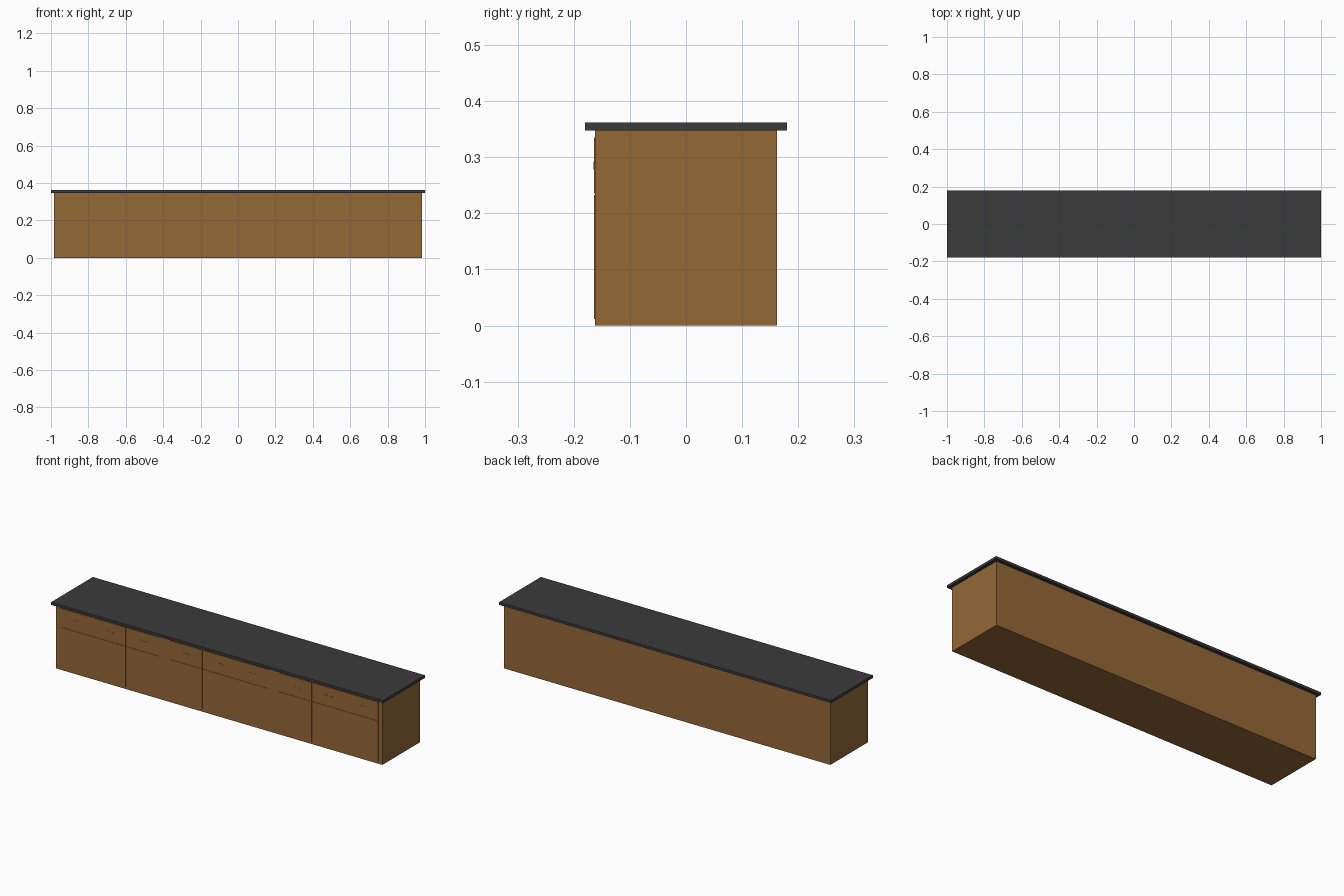
import bpy, bmesh, math

if "Cube" in bpy.data.objects:
    bpy.data.objects.remove(bpy.data.objects["Cube"])

def material(name, rgb):
    m = bpy.data.materials.new(name)
    m.diffuse_color = (*rgb, 1.0)
    m.use_nodes = True
    m.node_tree.nodes["Principled BSDF"].inputs["Base Color"].default_value = m.diffuse_color
    return m

wood = material("brown_wood", (0.30, 0.14, 0.037))
stone = material("dark_counter", (0.043, 0.043, 0.043))

def finish(bm, name, mat):
    bmesh.ops.recalc_face_normals(bm, faces=bm.faces)
    mesh = bpy.data.meshes.new(name)
    bm.to_mesh(mesh)
    bm.free()
    mesh.materials.append(mat)
    ob = bpy.data.objects.new(name, mesh)
    bpy.context.collection.objects.link(ob)
    return ob

def box(name, lo, hi, mat):
    bm = bmesh.new()
    bmesh.ops.create_cube(bm, size=1)
    for v in bm.verts:
        v.co = [(a + b) / 2 + c * (b - a) for a, b, c in zip(lo, hi, v.co)]
    return finish(bm, name, mat)

def pull(name, x, z, y0, y1, mat, half=0.017, r=0.007, seg=8):
    # slim stadium-shaped plate
    bm = bmesh.new()
    pts = []
    for side in (1, -1):
        for i in range(seg + 1):
            a = -math.pi / 2 + math.pi * i / seg
            pts.append((x + side * (half + r * math.cos(a)), z + side * r * math.sin(a)))
    face = bm.faces.new([bm.verts.new((px, y0, pz)) for px, pz in pts])
    ext = bmesh.ops.extrude_face_region(bm, geom=[face])
    for g in ext["geom"]:
        if isinstance(g, bmesh.types.BMVert):
            g.co.y = y1
    return finish(bm, name, mat)

# Cabinet body and overhanging counter
box("cabinet_body", (-0.983, -0.162, 0), (0.983, 0.162, 0.348), wood)
box("countertop", (-1, -0.18, 0.348), (1, 0.18, 0.362), stone)

# Three groups of three doors, each with a drawer above
gap = 0.0015
for g in range(3):
    for d in range(3):
        x = (g - 1) * 0.66 + (d - 1) * 0.2
        x0, x1 = x - 0.1 + gap, x + 0.1 - gap
        tag = f"{g + 1}_{d + 1}"
        box("door_" + tag, (x0, -0.164, 0.012), (x1, -0.161, 0.234 - gap), wood)
        box("drawer_" + tag, (x0, -0.164, 0.234 + gap), (x1, -0.161, 0.335), wood)
        pull("drawer_pull_" + tag, x, 0.285, -0.1635, -0.165, wood)
